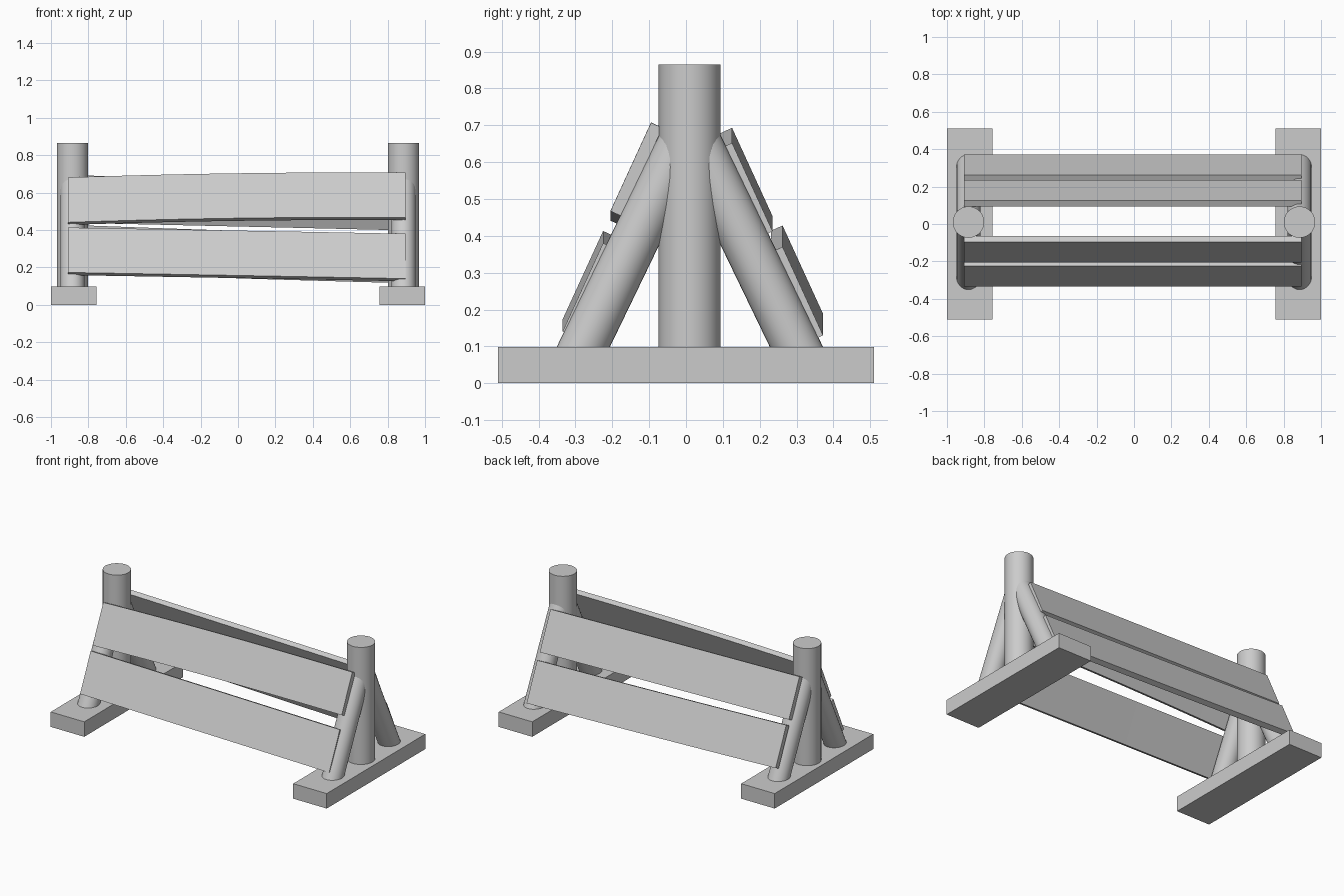
import bpy, bmesh
from mathutils import Vector

if "Cube" in bpy.data.objects:
    bpy.data.objects.remove(bpy.data.objects["Cube"])


def box(name, lo, hi):
    bpy.ops.mesh.primitive_cube_add(size=1, location=[(a + b) / 2 for a, b in zip(lo, hi)])
    ob = bpy.context.object
    ob.name = name
    ob.scale = [b - a for a, b in zip(lo, hi)]
    bpy.ops.object.transform_apply(location=False, rotation=False, scale=True)


def rod(name, p, q, radius):
    p, q = Vector(p), Vector(q)
    bpy.ops.mesh.primitive_cylinder_add(vertices=32, radius=radius, depth=(q - p).length,
                                        location=(p + q) / 2)
    ob = bpy.context.object
    ob.name = name
    ob.rotation_euler = (q - p).to_track_quat('Z', 'Y').to_euler()
    bpy.ops.object.shade_smooth_by_angle()


def plank(name, y_top, y_bottom, bottoms, rise=0.24, x0=-0.91, x1=0.895, segments=16):
    """Leaning board whose lower outer edge follows the left, middle, right heights."""
    a, m, b = bottoms
    run = Vector((y_top - y_bottom, rise)).normalized()
    inward = Vector((run.y, -run.x)) if y_top > y_bottom else Vector((-run.y, run.x))
    inward *= 0.034
    section = [Vector((y_bottom, 0)), Vector((y_top, rise))]
    section += [section[1] + inward, section[0] + inward]
    bm = bmesh.new()
    rings = []
    for i in range(segments + 1):
        t = i / segments
        z = a * (1 - t) * (1 - 2 * t) + m * 4 * t * (1 - t) + b * t * (2 * t - 1)
        rings.append([bm.verts.new((x0 + (x1 - x0) * t, p.x, p.y + z)) for p in section])
    for r, s in zip(rings, rings[1:]):
        for k in range(4):
            j = (k + 1) % 4
            bm.faces.new((r[k], r[j], s[j], s[k]))
    bm.faces.new(rings[0])
    bm.faces.new(rings[-1])
    bmesh.ops.recalc_face_normals(bm, faces=bm.faces)
    me = bpy.data.meshes.new(name)
    bm.to_mesh(me)
    bm.free()
    ob = bpy.data.objects.new(name, me)
    bpy.context.collection.objects.link(ob)
    bpy.context.view_layer.objects.active = ob
    bpy.ops.object.select_all(action='DESELECT')
    ob.select_set(True)
    bpy.ops.object.shade_smooth_by_angle()


# Two end frames: foot, upright post and a pair of leaning braces
for side, s in (("left", -1), ("right", 1)):
    x = 0.885 * s
    box(side + "_foot", (min(0.757 * s, s), -0.51, 0), (max(0.757 * s, s), 0.51, 0.098))
    rod(side + "_post", (x, 0.01, 0.05), (x, 0.01, 0.865), 0.084)
    rod(side + "_front_brace", (x, -0.302, 0.05), (x, -0.012, 0.65), 0.065)
    rod(side + "_back_brace", (x, 0.323, 0.05), (x, 0.033, 0.65), 0.065)

# Slightly warped boards resting on the braces
plank("front_upper_plank", -0.095, -0.205, (0.441, 0.463, 0.467))
plank("front_lower_plank", -0.225, -0.335, (0.173, 0.157, 0.140))
plank("back_upper_plank", 0.125, 0.235, (0.453, 0.433, 0.412))
plank("back_lower_plank", 0.262, 0.372, (0.188, 0.156, 0.130))
